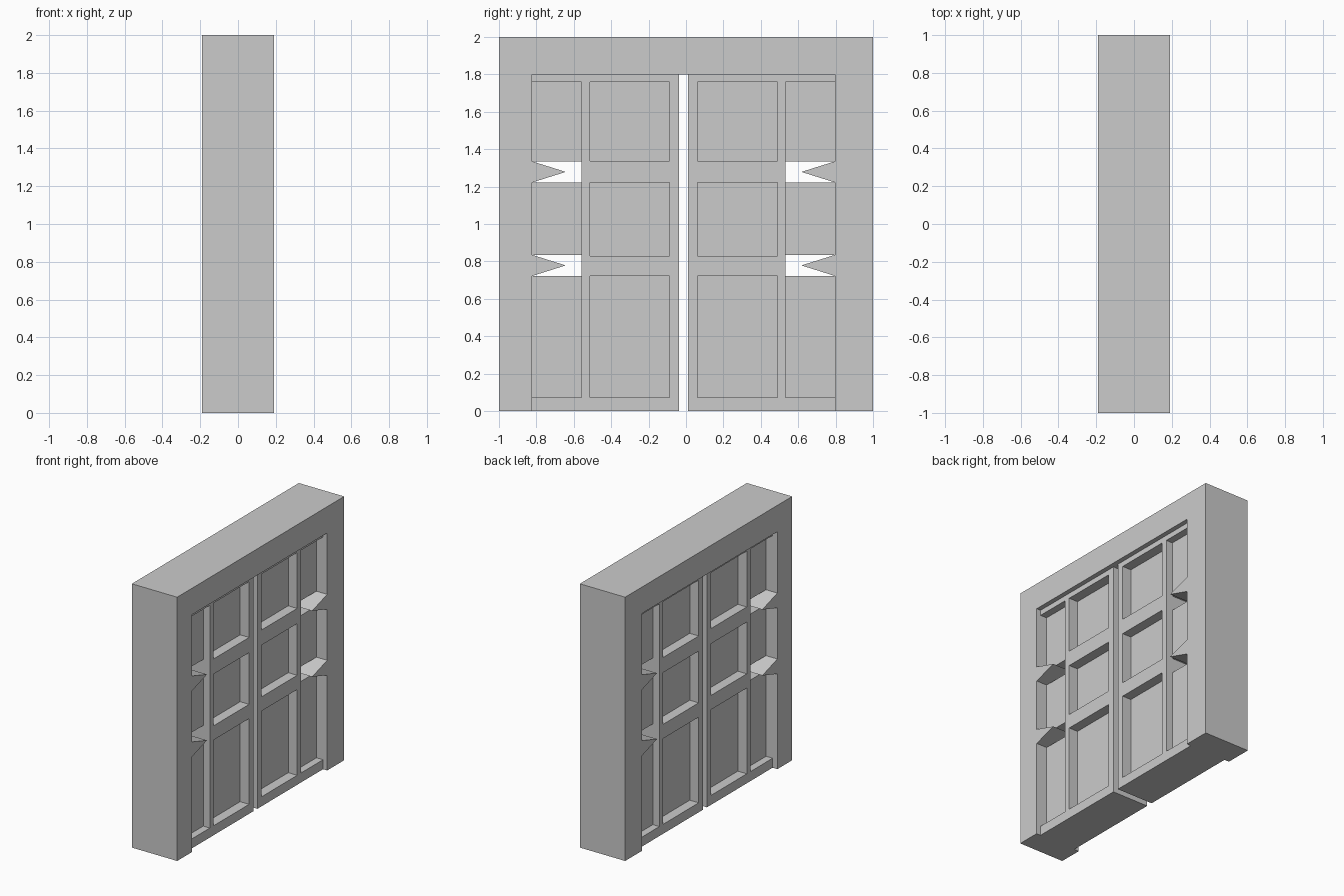
import bpy, bmesh

if "Cube" in bpy.data.objects:
    bpy.data.objects.remove(bpy.data.objects["Cube"])

YC = -0.013                       # centre line between the two leaves
OUT, TIP = 0.81, 0.63             # opening half width, hinge spike tip
FX = 0.19                         # frame half depth
FRONT, BACK = 0.155, -0.15        # leaf faces
ROWS = [(0.072, 0.722), (0.83, 1.222), (1.337, 1.76)]
HINGES = [(0.722, 0.835), (1.222, 1.335)]


def make_object(name, bm):
    bmesh.ops.recalc_face_normals(bm, faces=bm.faces)
    me = bpy.data.meshes.new(name)
    bm.to_mesh(me)
    bm.free()
    ob = bpy.data.objects.new(name, me)
    bpy.context.collection.objects.link(ob)
    return ob


def boxes(name, spans):
    """One object from boxes given as (x0, x1, y0, y1, z0, z1)."""
    bm = bmesh.new()
    for x0, x1, y0, y1, z0, z1 in spans:
        for v in bmesh.ops.create_cube(bm, size=1)["verts"]:
            v.co = ((x0 + x1) / 2 + v.co.x * (x1 - x0),
                    (y0 + y1) / 2 + v.co.y * (y1 - y0),
                    (z0 + z1) / 2 + v.co.z * (z1 - z0))
    return make_object(name, bm)


def cut(ob, cutter):
    mod = ob.modifiers.new("cut", "BOOLEAN")
    mod.operation, mod.solver, mod.object = "DIFFERENCE", "EXACT", cutter
    cutter.hide_render = True
    dg = bpy.context.evaluated_depsgraph_get()
    me = bpy.data.meshes.new_from_object(ob.evaluated_get(dg))
    ob.modifiers.clear()
    ob.data = me
    bpy.data.objects.remove(cutter)


# Frame: one extruded outline, hinge spikes included
def jamb(side):
    pts = [(YC + side * OUT, 0)]
    for z0, z1 in HINGES:
        pts += [(YC + side * OUT, z0), (YC + side * TIP, (z0 + z1) / 2),
                (YC + side * OUT, z1)]
    return pts + [(YC + side * OUT, 1.8)]


outline = [(-1, 0)] + jamb(-1) + jamb(1)[::-1] + [(1, 0), (1, 2), (-1, 2)]
bm = bmesh.new()
face = bm.faces.new([bm.verts.new((-FX, y, z)) for y, z in outline])
geo = bmesh.ops.extrude_face_region(bm, geom=[face])["geom"]
bmesh.ops.translate(bm, vec=(2 * FX, 0, 0),
                    verts=[g for g in geo if isinstance(g, bmesh.types.BMVert)])
make_object("door_frame", bm)

# Two door leaves, mirrored about the centre line
for side, label in ((-1, "left"), (1, "right")):
    def span(a, b):
        return tuple(sorted((YC + side * a, YC + side * b)))

    leaf = boxes(label + "_door_leaf", [(BACK, FRONT, *span(0.024, OUT), 0, 1.8)])
    # panel recesses on both faces
    inner, outer = span(0.075, 0.501), span(0.546, OUT + 0.1)
    recesses = []
    for z0, z1 in ROWS:
        recesses += [(0.08, 0.3, *inner, z0, z1), (-0.3, -0.075, *inner, z0, z1)]
    z0, z1 = ROWS[0][0], ROWS[-1][1]
    recesses += [(0.10, 0.3, *outer, z0, z1), (-0.3, -0.095, *outer, z0, z1)]
    cut(leaf, boxes("recess_cutter", recesses))
    # openings around the hinge spikes
    cut(leaf, boxes("hinge_cutter", [(-0.3, 0.3, *outer, *h) for h in HINGES]))
